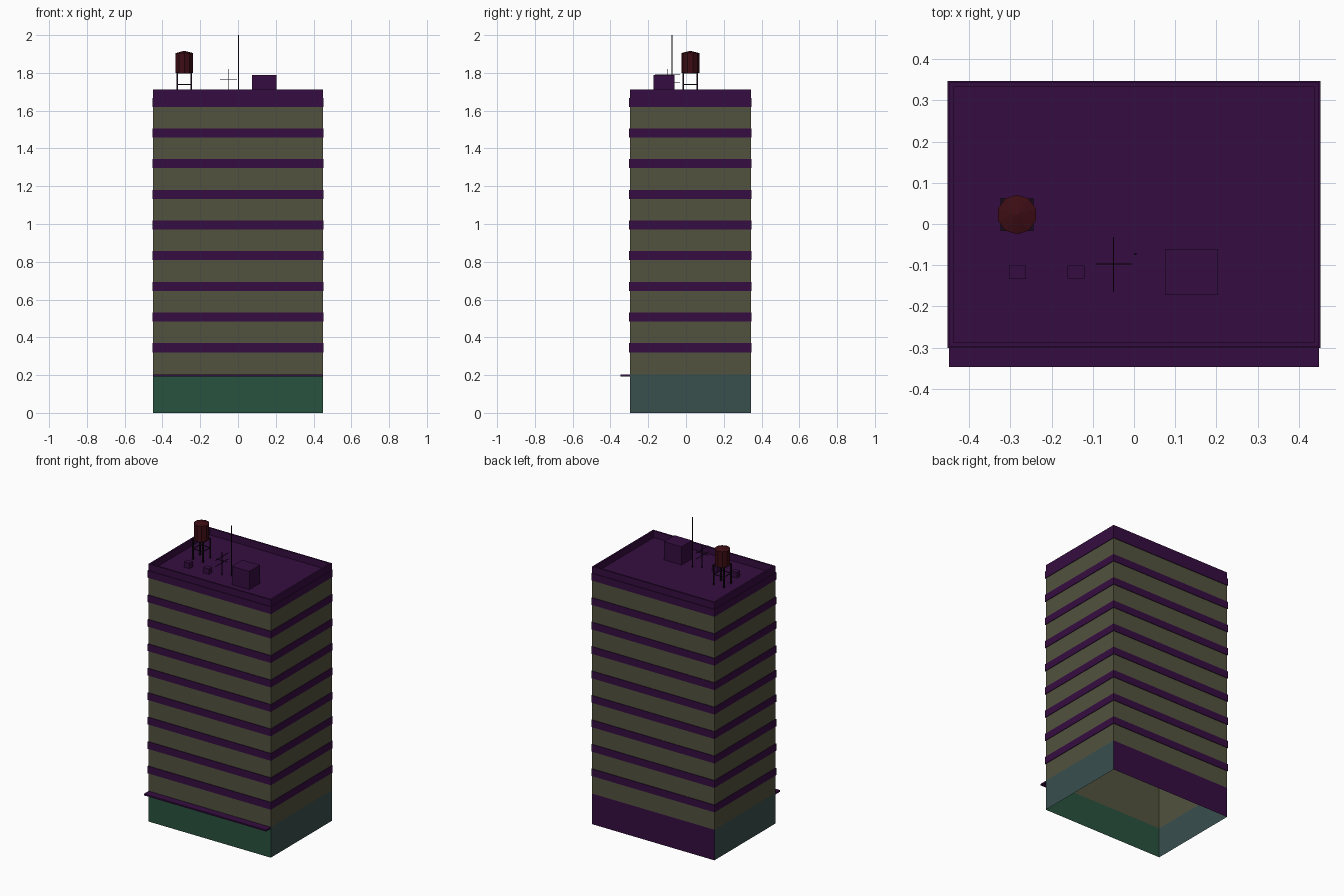
import bpy, bmesh, math
from mathutils import Matrix, Vector

if "Cube" in bpy.data.objects:
    bpy.data.objects.remove(bpy.data.objects["Cube"])


def material(name, rgb):
    m = bpy.data.materials.new(name)
    m.diffuse_color = (*rgb, 1)
    m.use_nodes = True
    m.node_tree.nodes["Principled BSDF"].inputs["Base Color"].default_value = m.diffuse_color
    return m


PURPLE = material("purple", (0.036, 0.004, 0.052))
OLIVE = material("olive", (0.085, 0.085, 0.05))
GREEN = material("green", (0.022, 0.085, 0.05))
TEAL = material("teal", (0.04, 0.08, 0.076))
RED = material("dark_red", (0.045, 0.004, 0.007))
DARK = material("dark_metal", (0.01, 0.004, 0.012))


def finish(name, bm, *mats):
    me = bpy.data.meshes.new(name)
    bm.to_mesh(me)
    bm.free()
    for m in mats:
        me.materials.append(m)
    ob = bpy.data.objects.new(name, me)
    bpy.context.collection.objects.link(ob)
    return ob


def add_box(bm, x0, x1, y0, y1, z0, z1):
    mat = Matrix.Translation(((x0 + x1) / 2, (y0 + y1) / 2, (z0 + z1) / 2))
    mat = mat @ Matrix.Diagonal((x1 - x0, y1 - y0, z1 - z0, 1))
    bmesh.ops.create_cube(bm, size=1, matrix=mat)


def box(name, mat, *dims):
    bm = bmesh.new()
    add_box(bm, *dims)
    return finish(name, bm, mat)


def add_rod(bm, a, b, t):
    """Thin square rod between two points."""
    a, b = Vector(a), Vector(b)
    rot = (b - a).to_track_quat('Z', 'Y').to_matrix().to_4x4()
    mat = Matrix.Translation((a + b) / 2) @ rot @ Matrix.Diagonal((t, t, (b - a).length, 1))
    bmesh.ops.create_cube(bm, size=1, matrix=mat)


# Footprint: half width, front and back
HX, Y0, Y1 = 0.449, -0.297, 0.343
ROOF, TOP, GROUND = 1.667, 1.712, 0.203


def loop(bm, grow, z):
    """Rectangle of vertices: front-left, front-right, back-right, back-left."""
    x = HX + grow
    return [bm.verts.new(p) for p in ((-x, Y0 - grow, z), (x, Y0 - grow, z),
                                      (x, Y1 + grow, z), (-x, Y1 + grow, z))]


def sweep(bm, profile, side_mats=(0, 0, 0, 0)):
    """Run a (grow, z) profile around the footprint."""
    loops = [loop(bm, g, z) for g, z in profile]
    for a, b in zip(loops, loops[1:]):
        for i in range(4):
            j = (i + 1) % 4
            f = bm.faces.new((a[i], a[j], b[j], b[i]))
            f.material_index = side_mats[i]
    return loops


# Hollow ground floor: green shop front, teal sides, purple back
bm = bmesh.new()
sweep(bm, [(0, 0), (0, GROUND)], (0, 1, 2, 1))
finish("ground_floor", bm, GREEN, TEAL, PURPLE)

# Window walls of the upper floors
bm = bmesh.new()
sweep(bm, [(0, GROUND), (0, ROOF)])
finish("upper_walls", bm, OLIVE)

# Floor bands
for k in range(9):
    z = 0.321 + k * 0.1624
    bm = bmesh.new()
    sweep(bm, [(0, z), (0.004, z), (0.004, z + 0.048), (0, z + 0.048)])
    finish(f"floor_band_{k + 1}", bm, PURPLE)

# Parapet and roof deck
bm = bmesh.new()
loops = sweep(bm, [(0, ROOF), (0, TOP), (-0.011, TOP), (-0.011, ROOF)])
bm.faces.new(loops[-1])
finish("parapet_and_roof", bm, PURPLE)

# Awning over the shop front
box("awning", PURPLE, -HX, HX, -0.347, Y0, 0.193, GROUND)

# Rooftop stair house and vents
box("stair_house", PURPLE, 0.075, 0.204, -0.172, -0.061, ROOF, 1.788)
for n, x in (("left", -0.283), ("right", -0.141)):
    box(f"{n}_vent", PURPLE, x - 0.021, x + 0.021, -0.134, -0.1, ROOF, 1.703)

# Water tank with shallow conical lid
TX, TY = -0.284, 0.023
bm = bmesh.new()
for r2, z0, z1 in ((0.048, 1.8, 1.905), (0.0, 1.905, 1.917)):
    bmesh.ops.create_cone(bm, cap_ends=r2 > 0, segments=10, radius1=0.048, radius2=r2,
                          depth=z1 - z0, matrix=Matrix.Translation((TX, TY, (z0 + z1) / 2)))
finish("water_tank", bm, RED)

# Tank stand: four legs, horizontal braces and top frame
bm = bmesh.new()
d = 0.037
corners = [(TX - d, TY - d), (TX + d, TY - d), (TX + d, TY + d), (TX - d, TY + d)]
for i, c in enumerate(corners):
    n = corners[(i + 1) % 4]
    add_rod(bm, (*c, ROOF), (*c, 1.802), 0.007)
    for z, t in ((1.738, 0.004), (1.798, 0.005)):
        add_rod(bm, (*c, z), (*n, z), t)
finish("tank_stand", bm, DARK)

# Tall mast
bm = bmesh.new()
add_rod(bm, (0.003, -0.073, ROOF), (0.003, -0.073, 2.0), 0.005)
finish("mast", bm, DARK)

# Small aerial with cross bars
AX, AY = -0.05, -0.097
bm = bmesh.new()
add_rod(bm, (AX, AY, ROOF), (AX, AY, 1.82), 0.003)
add_rod(bm, (AX - 0.044, AY, 1.764), (AX + 0.044, AY, 1.764), 0.003)
for z in (1.75, 1.79):
    add_rod(bm, (AX, AY - 0.068, z), (AX, AY + 0.066, z), 0.003)
finish("aerial", bm, DARK)
